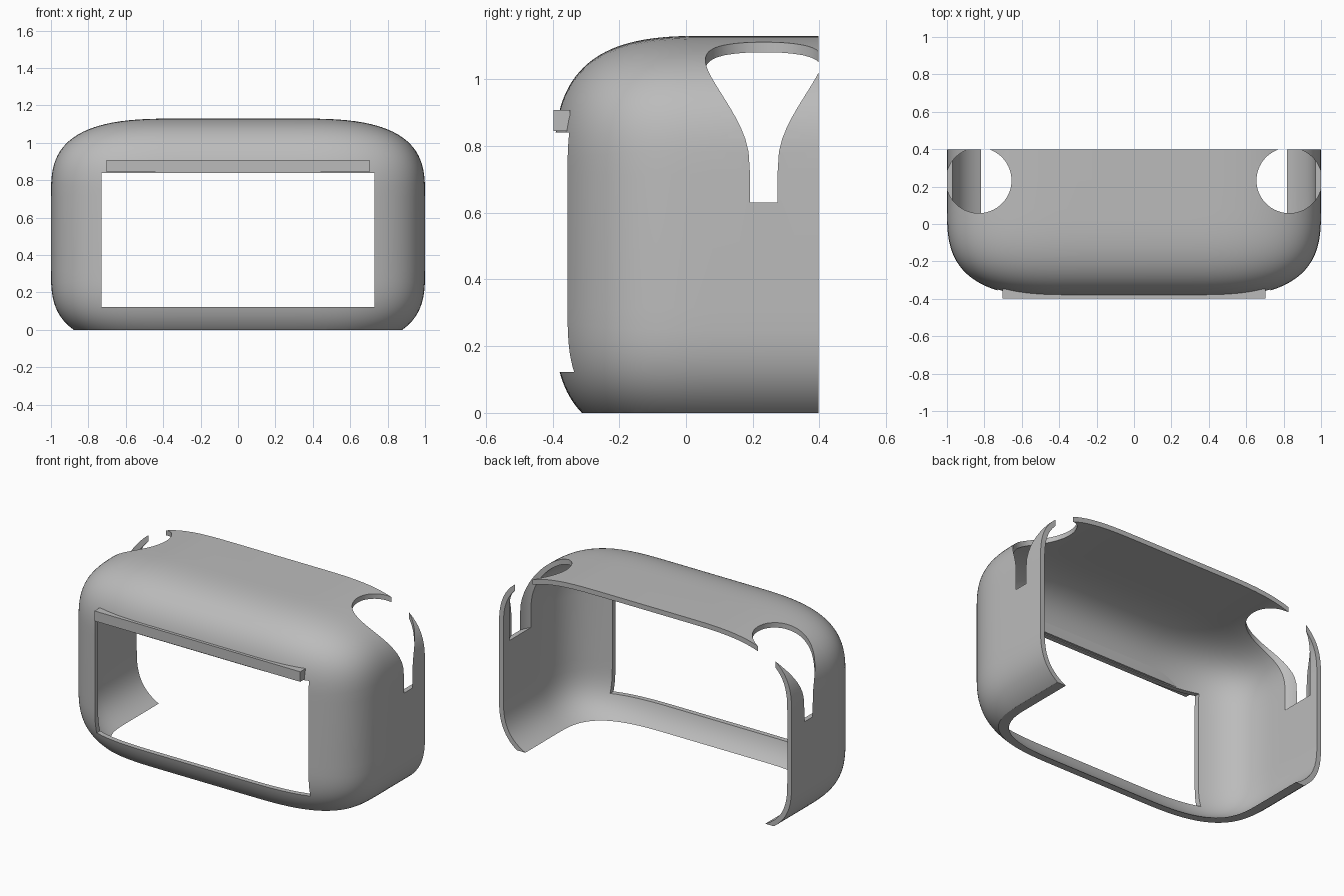
import bpy, bmesh, math
from mathutils import Vector

cube = bpy.data.objects.get("Cube")
if cube:
    bpy.data.objects.remove(cube, do_unlink=True)

grey = bpy.data.materials.new("plain_grey")
grey.use_nodes = True
grey.diffuse_color = (0.5, 0.5, 0.5, 1)
grey.node_tree.nodes["Principled BSDF"].inputs["Base Color"].default_value = (0.5, 0.5, 0.5, 1)


def add_object(name, bm):
    mesh = bpy.data.meshes.new(name)
    bm.to_mesh(mesh)
    bm.free()
    obj = bpy.data.objects.new(name, mesh)
    obj.data.materials.append(grey)
    bpy.context.collection.objects.link(obj)
    return obj


def box(name, low, high):
    bm = bmesh.new()
    bmesh.ops.create_cube(bm, size=1)
    for v in bm.verts:
        v.co = Vector([(l + h) / 2 + c * (h - l) for l, h, c in zip(low, high, v.co)])
    return add_object(name, bm)


def cylinder(name, centre, radius, bottom, top):
    bm = bmesh.new()
    bmesh.ops.create_cone(bm, cap_ends=True, segments=96, radius1=radius,
                          radius2=radius, depth=top - bottom)
    bmesh.ops.translate(bm, verts=bm.verts, vec=(*centre, (bottom + top) / 2))
    return add_object(name, bm)


# Shell: rounded rectangle rings growing from the front face to the open back
HALF_X, HALF_Z, MID_Z = 1.0, 0.615, 0.515
FLAT_X, FLAT_Z = 0.3, 0.2
FRONT, BEND, BACK = -0.395, 0.08, 0.397
POWER = 2 / 3
STEPS = 24


def ring(w):
    points = []
    for q, (sx, sz) in enumerate([(1, 1), (-1, 1), (-1, -1), (1, -1)]):
        for i in range(STEPS + 1):
            t = i / STEPS if q % 2 == 0 else 1 - i / STEPS
            a = t * math.pi / 2
            cx = max(math.cos(a), 0) ** POWER
            cz = max(math.sin(a), 0) ** POWER
            points.append((sx * (FLAT_X + (HALF_X - FLAT_X) * w * cx),
                           MID_Z + sz * (FLAT_Z + (HALF_Z - FLAT_Z) * w * cz)))
    return points


bm = bmesh.new()
levels = []
for k in range(2, 33):
    a = k / 32 * math.pi / 2
    w = math.sin(a) ** POWER
    y = BEND + (FRONT - BEND) * max(math.cos(a), 0) ** POWER
    levels.append((w, y))
levels += [(1, (BEND + BACK) / 2), (1, BACK)]
rings = [[bm.verts.new((x, y, z)) for x, z in ring(w)] for w, y in levels]
for r0, r1 in zip(rings, rings[1:]):
    n = len(r0)
    for i in range(n):
        j = (i + 1) % n
        bm.faces.new((r0[i], r0[j], r1[j], r1[i]))
bm.normal_update()
bm.faces.ensure_lookup_table()
side = max(bm.faces, key=lambda f: f.calc_center_median().x)
if side.normal.x < 0:
    bmesh.ops.reverse_faces(bm, faces=bm.faces)
shell = add_object("shell", bm)

# Wall thickness, then the base, window and round side openings are cut
bpy.context.view_layer.objects.active = shell
solid = shell.modifiers.new("wall", 'SOLIDIFY')
solid.thickness = 0.03
solid.offset = -1
bpy.ops.object.modifier_apply(modifier="wall")

cutters = [box("base_cutter", (-2, -2, -1), (2, 2, 0)),
           box("window_cutter", (-0.73, -1, 0.123), (0.73, 0.0, 0.84))]
for s in (-1, 1):
    cutters.append(cylinder("round_cutter", (s * 0.83, 0.233), 0.175, 0.63, 1.5))
for cutter in cutters:
    cutter.hide_render = True
    mod = shell.modifiers.new("cut", 'BOOLEAN')
    mod.operation = 'DIFFERENCE'
    mod.solver = 'EXACT'
    mod.object = cutter
    bpy.ops.object.modifier_apply(modifier=mod.name)
    bpy.data.objects.remove(cutter, do_unlink=True)

bpy.ops.object.select_all(action='DESELECT')
shell.select_set(True)
bpy.ops.object.shade_smooth_by_angle(angle=math.radians(30))

# Ledge above the window
box("window_ledge", (-0.703, -0.397, 0.845), (0.703, -0.347, 0.907))
